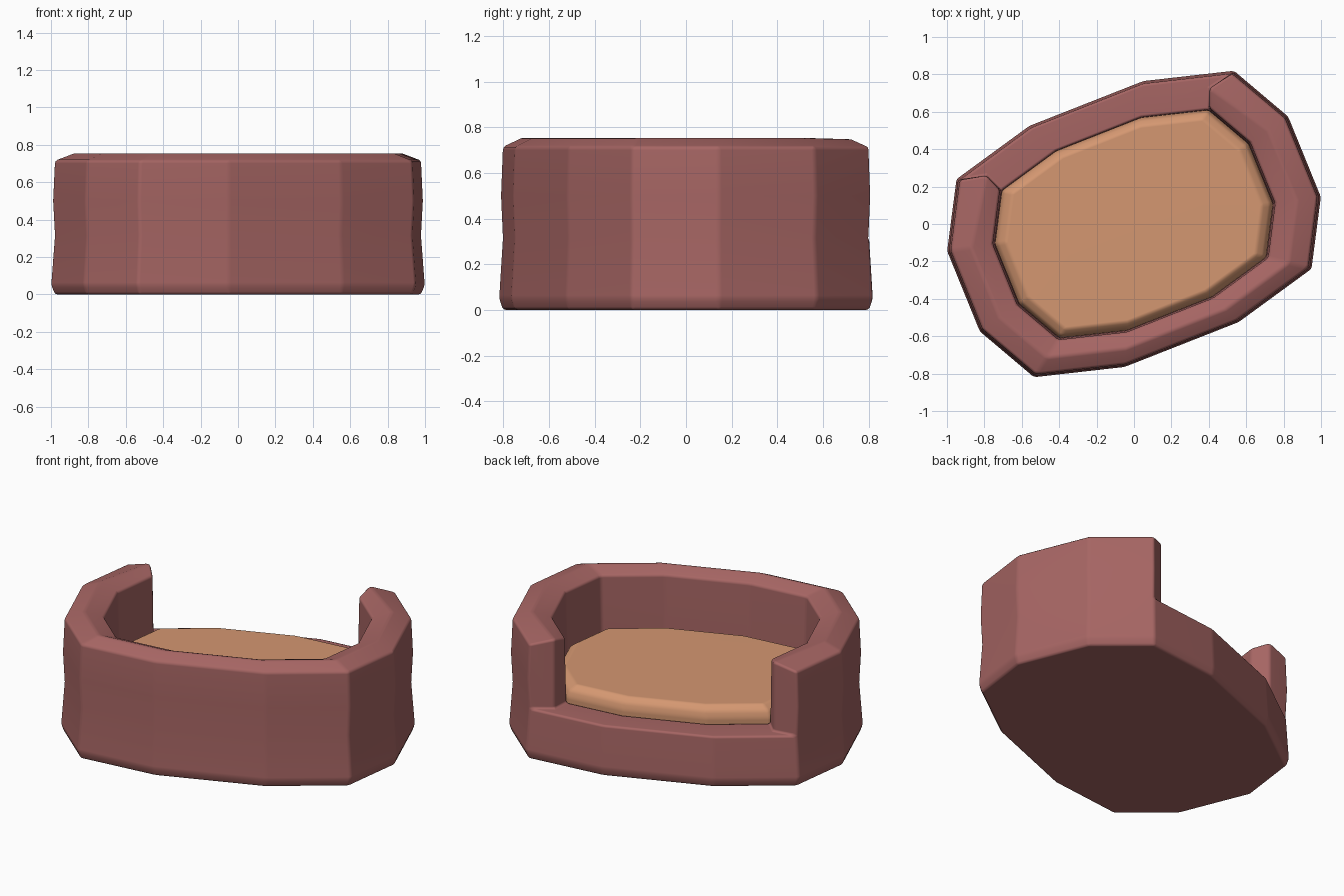
import bpy, bmesh
from mathutils import Vector

if "Cube" in bpy.data.objects:
    bpy.data.objects.remove(bpy.data.objects["Cube"])

# Half of the twelve-sided outline; the other half is its point reflection
half = [(0.535, 0.82), (0.825, 0.575), (1.0, 0.145),
        (0.95, -0.24), (0.56, -0.525), (-0.05, -0.765)]
outline = [Vector((x, y, 0)) for x, y in half] + [Vector((-x, -y, 0)) for x, y in half]
N = len(outline)


def material(name, color):
    m = bpy.data.materials.new(name)
    m.diffuse_color = (*color, 1)
    m.use_nodes = True
    m.node_tree.nodes["Principled BSDF"].inputs["Base Color"].default_value = m.diffuse_color
    return m


def ring_verts(bm, profile):
    """One column of vertices per outline corner; profile is (scale, z)."""
    return [[bm.verts.new((p.x * s, p.y * s, z)) for s, z in profile] for p in outline]


def finish(bm, name, mat, bevel):
    bmesh.ops.recalc_face_normals(bm, faces=bm.faces[:])
    me = bpy.data.meshes.new(name)
    bm.to_mesh(me)
    bm.free()
    ob = bpy.data.objects.new(name, me)
    bpy.context.collection.objects.link(ob)
    me.materials.append(mat)
    for p in me.polygons:
        p.use_smooth = True
    # Soft padded corners with flat faces between them
    b = ob.modifiers.new("soft_edges", 'BEVEL')
    b.width = bevel
    b.segments = 2
    b.limit_method = 'ANGLE'
    b.angle_limit = 0.2
    w = ob.modifiers.new("flat_faces", 'WEIGHTED_NORMAL')
    w.keep_sharp = True
    return ob


# Bed wall: tall around nine sides, low along the three-sided entrance
LOW = 0.315
profile = [(0.98, 0), (1.0, 0.05), (0.98, LOW), (0.99, 0.5), (0.98, 0.715),
           (0.87, 0.757), (0.755, 0.72), (0.745, LOW), (0.745, 0.2)]
bm = bmesh.new()
cols = ring_verts(bm, profile)
first, last = 9, 0          # corners where the tall wall ends
gap = (9, 10, 11)           # sides of the entrance

# Pointed end caps of the tall wall
tips = {}
for i, nxt in ((first, first + 1), (last, N - 1)):
    push = (outline[nxt] - outline[i]).normalized() * 0.075
    c = cols[i]
    foot = outline[i] * 0.895 + push
    c[5].co = foot + Vector((0, 0, 0.75))
    tip = tips[i] = bm.verts.new(foot + Vector((0, 0, LOW)))
    bm.faces.new((c[2], c[3], c[4], c[5], tip))
    bm.faces.new((tip, c[5], c[6], c[7]))

for i in range(N):
    a, b = cols[i], cols[(i + 1) % N]
    steps = (0, 1, 7) if i in gap else range(len(profile) - 1)
    for j in steps:
        bm.faces.new((a[j], b[j], b[j + 1], a[j + 1]))
    if i in gap:            # low entrance sill
        sill = [a[2], b[2]]
        if i == 11:
            sill.append(tips[last])
        sill += [b[7], a[7]]
        if i == 9:
            sill.append(tips[first])
        bm.faces.new(sill)
bm.faces.new([c[0] for c in cols])
bm.faces.new([c[-1] for c in cols])
finish(bm, "bed_wall", material("wall_fabric", (0.38, 0.13, 0.125)), 0.014)

# Cushion with a soft rounded edge, standing a little above the sill
bm = bmesh.new()
prof = [(0.74, 0.21), (0.744, 0.345), (0.728, 0.385), (0.685, 0.415)]
cols = ring_verts(bm, prof)
for i in range(N):
    a, b = cols[i], cols[(i + 1) % N]
    for j in range(len(prof) - 1):
        bm.faces.new((a[j], b[j], b[j + 1], a[j + 1]))
bm.faces.new([c[0] for c in cols])
bm.faces.new([c[-1] for c in cols])
finish(bm, "cushion", material("cushion_fabric", (0.66, 0.31, 0.165)), 0.012)
